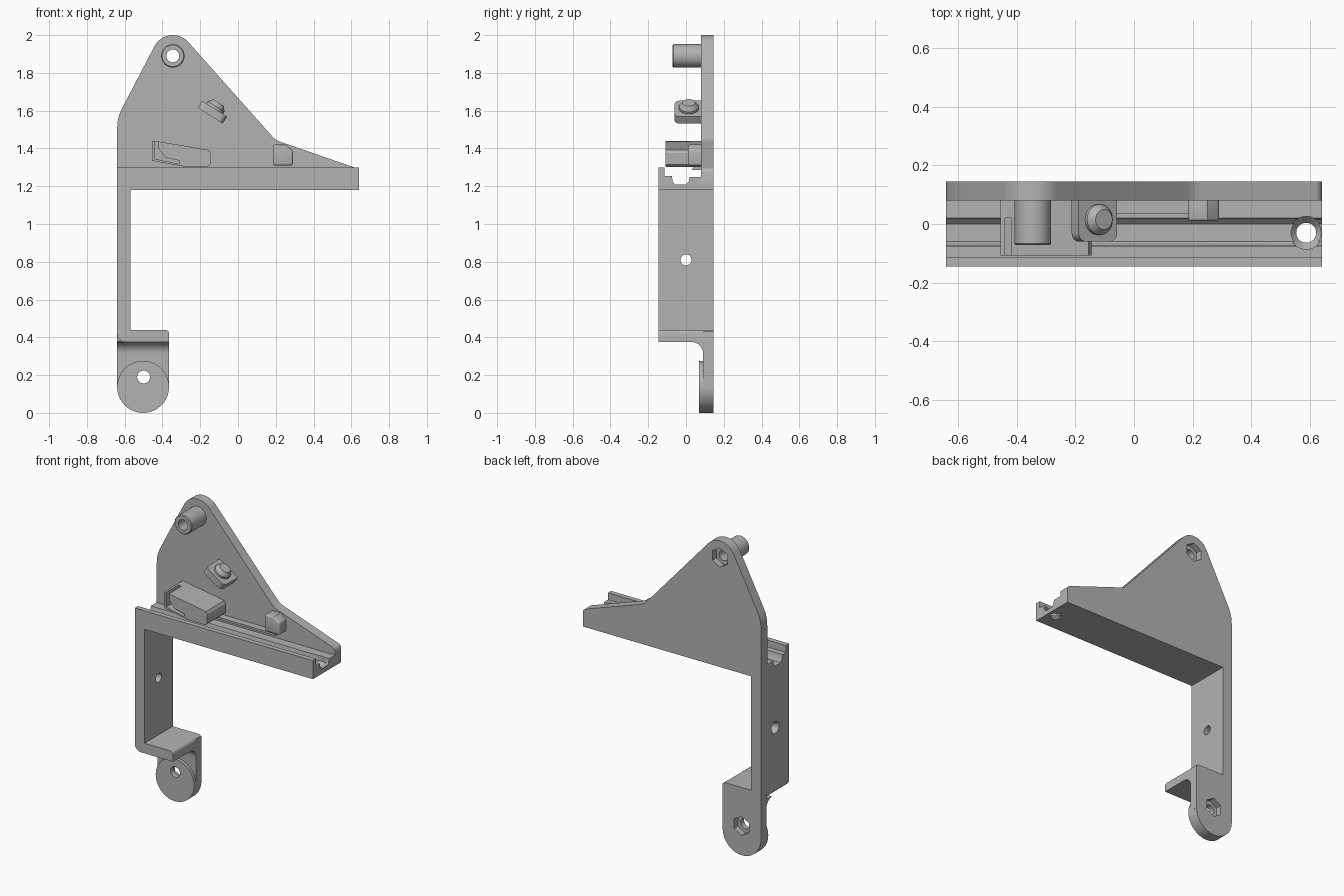
import bpy, bmesh, math
from mathutils import Matrix, Vector

cube = bpy.data.objects.get("Cube")
if cube:
    bpy.data.objects.remove(cube, do_unlink=True)

grey = bpy.data.materials.new("plain grey")
grey.use_nodes = True
grey.diffuse_color = (0.45, 0.45, 0.45, 1)
grey.node_tree.nodes["Principled BSDF"].inputs["Base Color"].default_value = grey.diffuse_color

PLACE = {"x": lambda a, b, d: (d, a, b),
         "y": lambda a, b, d: (a, d, b),
         "z": lambda a, b, d: (a, b, d)}


def arc(a, b, r, start, end, n=12):
    """Points on an arc, angles in degrees."""
    angles = [math.radians(start + (end - start) * i / n) for i in range(n + 1)]
    return [(a + r * math.cos(t), b + r * math.sin(t)) for t in angles]


def circle(a, b, r, n=40, turn=0):
    return arc(a, b, r, turn, turn + 360, n)[:-1]


def loft(name, axis, sections):
    """Solid through equal-sized outlines, each given as (points, depth)."""
    bm = bmesh.new()
    rings = [[bm.verts.new(PLACE[axis](a, b, d)) for a, b in pts] for pts, d in sections]
    n = len(rings[0])
    for low, high in zip(rings, rings[1:]):
        for i in range(n):
            j = (i + 1) % n
            bm.faces.new((low[i], low[j], high[j], high[i]))
    bm.faces.new(rings[0])
    bm.faces.new(rings[-1])
    bmesh.ops.recalc_face_normals(bm, faces=bm.faces)
    mesh = bpy.data.meshes.new(name)
    bm.to_mesh(mesh)
    bm.free()
    mesh.materials.append(grey)
    ob = bpy.data.objects.new(name, mesh)
    bpy.context.collection.objects.link(ob)
    return ob


def prism(name, axis, pts, low, high):
    return loft(name, axis, [(pts, low), (pts, high)])


def bake(ob):
    """Apply all modifiers."""
    deps = bpy.context.evaluated_depsgraph_get()
    mesh = bpy.data.meshes.new_from_object(ob.evaluated_get(deps))
    ob.modifiers.clear()
    ob.data = mesh


def cut(ob, *cutters):
    for cutter in cutters:
        mod = ob.modifiers.new("cut", "BOOLEAN")
        mod.operation, mod.solver, mod.object = "DIFFERENCE", "EXACT", cutter
    bake(ob)
    for cutter in cutters:
        bpy.data.objects.remove(cutter, do_unlink=True)


def bevel(ob, width):
    mod = ob.modifiers.new("bevel", "BEVEL")
    mod.width, mod.segments, mod.limit_method = width, 3, "ANGLE"
    mod.angle_limit = math.radians(40)
    bake(ob)


BACK, FACE = 0.145, 0.08
LEFT, RIGHT = -0.64, 0.64
PIVOT = (-0.345, 1.89)
LUG = (-0.5, 0.19)


def bolt_hole(where):
    """Through hole and hexagonal nut pocket at the back."""
    return (prism("hole_cutter", "y", circle(*where, 0.034), -0.3, 0.3),
            prism("nut_cutter", "y", circle(*where, 0.062, 6, 30), 0.105, 0.3))


# Upright back plate with a rounded peak
outline = [(LEFT, 1.18), (RIGHT, 1.18), (RIGHT, 1.275)]
outline += arc(0.61, 1.27, 0.03, 15, 71, 5)
outline += [(0.225, 1.435), (0.205, 1.443), (0.185, 1.46)]
outline += arc(*PIVOT, 0.11, 41, 153, 18)
outline += [(-0.615, 1.61), (-0.63, 1.575), (-0.638, 1.54), (LEFT, 1.50)]
plate = prism("back_plate", "y", outline, FACE, BACK)
cut(plate, *bolt_hole(PIVOT))

# Stepped tray
steps = [(-BACK, 1.18), (FACE, 1.18), (FACE, 1.25), (0.02, 1.25), (0.015, 1.225),
         (0.0, 1.21), (-0.06, 1.21), (-0.07, 1.225), (-0.075, 1.255),
         (-0.113, 1.255), (-0.113, 1.30), (-BACK, 1.30)]
tray = prism("tray", "x", steps, LEFT, RIGHT)
cut(tray, prism("hole_cutter", "z", circle(0.587, -0.03, 0.034), 1, 1.5),
    loft("sink_cutter", "z", [(circle(0.587, -0.03, 0.034), 1.19),
                              (circle(0.587, -0.03, 0.056), 1.215),
                              (circle(0.587, -0.03, 0.056), 1.5)]))

# Column and lower shelf, one bent arm
arm = [(LEFT, 1.18), (-0.57, 1.18), (-0.57, 0.44)]
arm += arc(-0.385, 0.42, 0.02, 90, 0, 4) + [(-0.365, 0.375)]
arm += arc(-0.595, 0.42, 0.045, 270, 180, 8)
column = prism("column_and_shelf", "y", arm, -BACK, BACK)
cut(column, prism("hole_cutter", "x", circle(0, 0.81, 0.029), -1, 0),
    loft("sink_cutter", "x", [(circle(0, 0.81, 0.05), -0.66),
                              (circle(0, 0.81, 0.029), -0.62)]))

# Lower tab with a fillet under the shelf, and its round lug
web = [(BACK, 0.14), (0.09, 0.14)] + arc(0.03, 0.315, 0.06, 0, 90, 8)
web += [(0.09, 0.38), (0.09, 0.43), (BACK, 0.43)]
tab = prism("lower_tab", "x", web, LEFT, -0.365)
cut(tab, *bolt_hole(LUG))
lug = prism("round_lug", "y", circle(-0.5025, 0.1375, 0.1375, 64), 0.07, BACK)
cut(lug, *bolt_hole(LUG))

# Pivot boss
boss = loft("pivot_boss", "y", [(circle(*PIVOT, 0.057), -0.072),
                                (circle(*PIVOT, 0.062), -0.067),
                                (circle(*PIVOT, 0.062), FACE)])
cut(boss, prism("hole_cutter", "y", circle(*PIVOT, 0.034), -0.3, 0.3))

# Slotted guide block
guide = prism("guide_block", "y", [
    (-0.455, 1.335), (-0.28, 1.303), (-0.16, 1.303), (-0.147, 1.315),
    (-0.145, 1.375), (-0.155, 1.392), (-0.44, 1.44), (-0.455, 1.44)], -0.108, FACE)
cut(guide, prism("slot_cutter", "y", [
    (-0.44, 1.345), (-0.31, 1.318), (-0.31, 1.335), (-0.385, 1.352),
    (-0.42, 1.40), (-0.42, 1.46), (-0.44, 1.46)], -0.2, 0.02))

# Small stop block
stop = prism("stop_block", "y", [(0.185, 1.31), (0.29, 1.31), (0.29, 1.39),
                                 (0.25, 1.42), (0.185, 1.42)], 0.01, FACE + 0.02)
bevel(stop, 0.01)

# Thin retaining ledge over the tray
prism("ledge", "y", [(-0.45, 1.285), (0.24, 1.285), (0.24, 1.298), (-0.45, 1.298)],
      0.035, FACE)

# Tilted rest with a tapered knob
pad = [(0.078, FACE + 0.01), (-0.078, FACE + 0.01)]
pad += arc(-0.048, -0.03, 0.03, 180, 270, 6) + arc(0.048, -0.03, 0.03, 270, 360, 6)
rest = prism("tilted_rest", "z", pad, -0.022, 0.022)
knob = loft("rest_knob", "z", [(circle(0, 0.015, 0.052), 0.02),
                               (circle(0, 0.015, 0.052), 0.035),
                               (circle(0, 0.015, 0.034), 0.06)])
tilt = Matrix.Translation(Vector((-0.135, 0, 1.592))) @ Matrix.Rotation(math.radians(33), 4, "Y")
for part in (rest, knob):
    part.data.transform(tilt)

# Smooth round surfaces, keep edges sharp
for ob in bpy.context.collection.objects:
    if ob.type == "MESH" and grey.name in ob.data.materials:
        bpy.ops.object.select_all(action="DESELECT")
        ob.select_set(True)
        bpy.context.view_layer.objects.active = ob
        bpy.ops.object.shade_smooth_by_angle(angle=math.radians(30))
